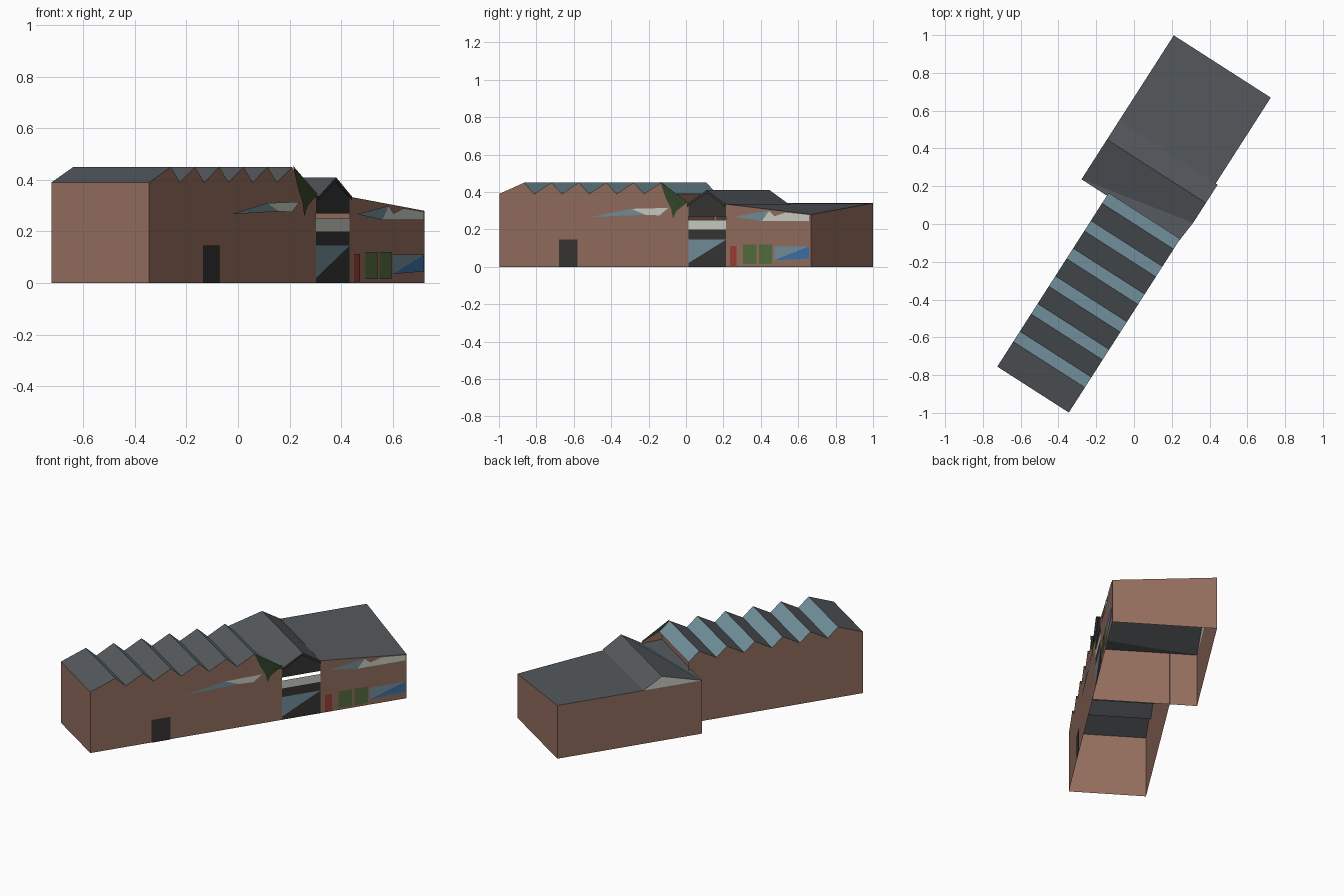
import bpy
import bmesh
from mathutils import Vector, Matrix

cube = bpy.data.objects.get("Cube")
if cube:
    bpy.data.objects.remove(cube)


def material(name, *rgb):
    m = bpy.data.materials.new(name)
    m.use_nodes = True
    m.diffuse_color = (*rgb, 1)
    m.node_tree.nodes["Principled BSDF"].inputs["Base Color"].default_value = (*rgb, 1)
    return m


brick = material("brick", .30, .16, .115)
slate = material("slate_roof", .09, .1, .11)
glass = material("pale_blue_glass", .17, .28, .33)
dark = material("dark_frame", .038, .036, .034)
white = material("off_white", .6, .63, .56)
green = material("panel_green", .09, .16, .05)
ivy = material("ivy_green", .035, .065, .025)
red = material("door_red", .33, .05, .035)
blue = material("bright_blue", .045, .17, .42)

# Building axes: s runs along the street facade, t runs back from it
ALONG = Vector((.54, .842, 0))
BACK = Vector((-.842, .54, 0))
CORNER = Vector((-.345, -.998, 0))


def place(s, t, z):
    return CORNER + ALONG * s + BACK * t + Vector((0, 0, z))


INSIDE = place(1, .25, .1)


def sheets(name, faces, mat):
    """One object of flat sheets, each turned to face outward."""
    bm = bmesh.new()
    for pts in faces:
        f = bm.faces.new([bm.verts.new(place(*p)) for p in pts])
        f.normal_update()
        if f.normal.dot(f.calc_center_median() - INSIDE) < 0:
            f.normal_flip()
    bmesh.ops.remove_doubles(bm, verts=bm.verts, dist=.0005)
    me = bpy.data.meshes.new(name)
    bm.to_mesh(me)
    bm.free()
    me.materials.append(mat)
    ob = bpy.data.objects.new(name, me)
    bpy.context.collection.objects.link(ob)
    return ob


def plate(name, outline, mat, t=-.004):
    """Flat shape on the street facade, outline given as (s, z)."""
    return sheets(name, [[(s, t, z) for s, z in outline]], mat)


def panel(name, s0, s1, z0, z1, mat, t=-.004):
    return plate(name, [(s0, z0), (s1, z0), (s1, z1), (s0, z1)], mat, t)


def strip(a, b, t0, t1):
    """Roof plane between two (s, z) profile points."""
    return [(a[0], t0, a[1]), (b[0], t0, b[1]), (b[0], t1, b[1]), (a[0], t1, a[1])]


# Main dimensions
HALL_W, BLOCK_W = .45, .61
BLOCK_S, PORCH_L, PORCH_R, END = 1.075, 1.2, 1.44, 1.98
EAVE, RIDGE, BLOCK_EAVE = .39, .45, .34
TEETH, PITCH = 6, .174

# Sawtooth profile of the long hall
saw = [(0, EAVE)]
for i in range(TEETH):
    saw += [(.157 + PITCH * i, RIDGE), (.222 + PITCH * i, EAVE)]
slopes = list(zip(saw, saw[1:]))
sheets("hall_roof_slopes", [strip(a, b, 0, HALL_W) for a, b in slopes[::2]], slate)
sheets("hall_rooflights", [strip(a, b, 0, HALL_W) for a, b in slopes[1::2]], glass)

# Hall walls
plate("hall_street_wall",
      [(0, 0), (PORCH_L, 0), (PORCH_L, BLOCK_EAVE)] + saw[::-1], brick, 0)
plate("hall_rear_wall", [(0, 0), (saw[-1][0], 0)] + saw[::-1], brick, HALL_W)
sheets("hall_end_wall", [strip((0, 0), (0, EAVE), 0, HALL_W)], brick)

# Wide block walls
plate("block_street_wall",
      [(PORCH_R, 0), (END, 0), (END, .28), (PORCH_R, .335)], brick, 0)
panel("block_rear_wall", BLOCK_S, END, 0, BLOCK_EAVE, brick, BLOCK_W)
sheets("block_end_wall", [[(END, 0, 0), (END, BLOCK_W, 0),
                           (END, BLOCK_W, BLOCK_EAVE), (END, 0, .28)]], brick)
sheets("block_inner_wall",
       [strip((BLOCK_S, 0), (BLOCK_S, BLOCK_EAVE), 0, BLOCK_W),
        strip((BLOCK_S, BLOCK_EAVE), (BLOCK_S, EAVE), 0, HALL_W)], brick)

# Block roof and the cross gable above the entrance
peak, front = (1.325, .41), -.012
sheets("block_roof", [[(PORCH_R, 0, .335), (END, 0, .28),
                       (END, BLOCK_W, BLOCK_EAVE), (PORCH_R, BLOCK_W, BLOCK_EAVE)]], slate)
sheets("gable_roof", [
    strip(peak, (PORCH_R, .335), front, BLOCK_W),
    [(peak[0], front, peak[1]), (peak[0], BLOCK_W, peak[1]),
     (BLOCK_S, BLOCK_W, BLOCK_EAVE), (PORCH_L, front, .335)],
    [(PORCH_L, front, .335), (BLOCK_S, BLOCK_W, BLOCK_EAVE),
     (BLOCK_S, 0, BLOCK_EAVE)]], slate)
plate("gable_rear_panel", [(BLOCK_S, BLOCK_EAVE), (PORCH_R, BLOCK_EAVE), peak],
      white, BLOCK_W)

# Entrance bay, with an open slot under the gable
plate("gable_front_panel", [(PORCH_L, .27), (PORCH_R, .27), (PORCH_R, .33),
                            (peak[0], .403), (PORCH_L, .33)], dark, 0)
for side, s in (("left", PORCH_L), ("right", PORCH_R)):
    plate("bargeboard_" + side, [(s, .335), peak, (peak[0], .395), (s, .32)], dark, front)
panel("entrance_sign_band", PORCH_L, PORCH_R, .2, .25, white, 0)
panel("entrance_lintel", PORCH_L, PORCH_R, .145, .2, dark, 0)
plate("entrance_glass", [(PORCH_L, .02), (PORCH_R, .145), (PORCH_L, .145)], glass, 0)
plate("entrance_door", [(PORCH_L, 0), (PORCH_R, 0), (PORCH_R, .145), (PORCH_L, .02)],
      dark, 0)

# Climbing plant at the end of the hall
plate("ivy", [(1.025, .455), (PORCH_L, .345), (1.13, .3), (1.105, .26),
              (1.095, .31), (1.06, .37)], ivy, -.006)

# Doors and painted panels along the street
panel("hall_door", .38, .5, 0, .145, dark)
panel("red_door", 1.467, 1.51, .005, .112, red)
for i in range(2):
    s = 1.55 + .1 * i
    panel("green_door_" + str(i), s, s + .085, .015, .12, green)
plate("low_window_glass", [(1.746, .035), (1.97, .11), (1.746, .11)], glass)
plate("low_window_panel", [(1.746, .035), (1.97, .045), (1.97, .11)], blue)

# High windows
plate("hall_window_glass", [(.588, .267), (.93, .278), (.84, .31)], glass)
plate("hall_window_blind", [(.84, .31), (.93, .278), (1.02, .275), (1.075, .315)], white)
plate("block_window_glass", [(1.49, .267), (1.67, .245), (1.716, .3)], glass)
plate("block_window_blind", [(1.67, .245), (1.97, .245), (1.97, .277), (1.82, .29),
                             (1.75, .27), (1.716, .3)], white)
